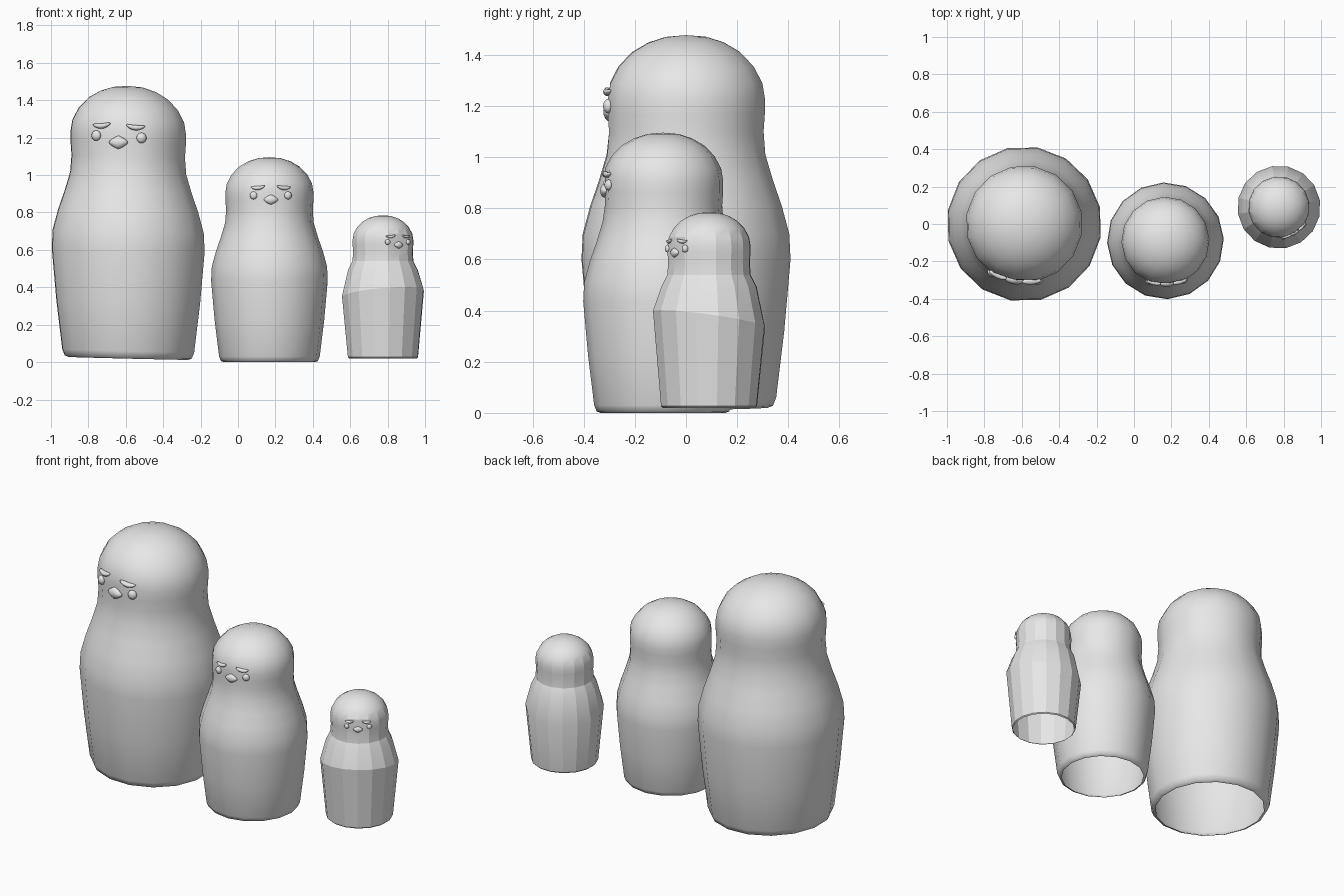
import bpy, bmesh, math
from mathutils import Matrix, Vector

cube = bpy.data.objects.get("Cube")
if cube:
    bpy.data.objects.remove(cube, do_unlink=True)

grey = bpy.data.materials.new("plain_grey")
grey.use_nodes = True
grey.diffuse_color = (0.8, 0.8, 0.8, 1)
for node in grey.node_tree.nodes:
    if node.type == 'BSDF_PRINCIPLED':
        node.inputs["Base Color"].default_value = (0.8, 0.8, 0.8, 1)

SIDES = 16
# Profiles as (radius, height) for the largest doll
SOFT_BODY = [(.325, 0), (.345, .008), (.358, .04), (.39, .3), (.415, .58),
             (.41, .68), (.38, .79), (.345, .89)]
RIDGED_BODY = [(.35, 0), (.362, .012), (.423, .66), (.36, .9)]
HEAD = [(.315, .99), (.308, 1.08), (.313, 1.15), (.313, 1.21), (.303, 1.27),
        (.268, 1.335), (.215, 1.39), (.15, 1.428), (.08, 1.45)]
TOP = 1.457
FACE_Y = -.302


def radius_at(z):
    """Head radius at a height, read off the profile."""
    for (r0, z0), (r1, z1) in zip(HEAD, HEAD[1:]):
        if z0 <= z <= z1:
            return r0 + (r1 - r0) * (z - z0) / (z1 - z0)
    return HEAD[0][0]


def finish(bm, name, matrix, angle):
    bmesh.ops.recalc_face_normals(bm, faces=bm.faces)
    mesh = bpy.data.meshes.new(name)
    bm.to_mesh(mesh)
    bm.free()
    mesh.materials.append(grey)
    obj = bpy.data.objects.new(name, mesh)
    bpy.context.collection.objects.link(obj)
    obj.matrix_world = matrix
    bpy.ops.object.select_all(action='DESELECT')
    obj.select_set(True)
    bpy.context.view_layer.objects.active = obj
    bpy.ops.object.shade_smooth_by_angle(angle=math.radians(angle))


def make_shell(name, matrix, ridged, tilt):
    """Hollow turned shell, open at the base, with a flattened face."""
    bm = bmesh.new()
    rings = []
    for r, z in (RIDGED_BODY if ridged else SOFT_BODY) + HEAD:
        ring = []
        for i in range(SIDES):
            a = math.tau * i / SIDES
            x, y = r * math.sin(a), -r * math.cos(a)
            dz = tilt * x if not ridged else 0
            if ridged and abs(z - .66) < .01:
                dz = -.16 * y          # the seam rises towards the front
            if z > 1.05:
                y = max(y, FACE_Y)
            ring.append(bm.verts.new((x, y, z + dz)))
        rings.append(ring)
    for low, high in zip(rings, rings[1:]):
        for i in range(SIDES):
            j = (i + 1) % SIDES
            bm.faces.new((low[i], low[j], high[j], high[i]))
    crown = bm.verts.new((0, 0, TOP))
    for i in range(SIDES):
        bm.faces.new((rings[-1][i], rings[-1][(i + 1) % SIDES], crown))
    # Crisp seam angle on the ridged doll, soft everywhere else
    finish(bm, name, matrix, 19 if ridged else 60)


def make_feature(name, matrix, x, z, size, shape, roll=0):
    """Rounded bead sitting on the face."""
    bm = bmesh.new()
    bmesh.ops.create_uvsphere(bm, u_segments=14, v_segments=8, radius=1)
    for v in bm.verts:
        p = v.co
        if shape == "beak":
            p.z *= 1 - .45 * abs(p.x)
        if shape == "brow":
            p.z += .9 * p.x * p.x - .4
        v.co = Vector((p.x * size[0], p.y * size[1], p.z * size[2]))
    r = radius_at(z)
    y = max(-math.sqrt(r * r - x * x), FACE_Y)
    place = (Matrix.Translation((x, y, z))
             @ Matrix.Rotation(math.asin(x / r) * .8, 4, 'Z')
             @ Matrix.Rotation(roll, 4, 'Y'))
    finish(bm, name, matrix @ place, 80)


# name, centre (x, y, z), scale, yaw in degrees, ridged seam, sideways tilt
DOLLS = [("large", (-.587, 0, .02), 1, -10, False, -.025),
         ("medium", (.168, -.09, 0), .752, 2, False, 0),
         ("small", (.775, .09, .02), .525, 32, True, 0)]

for name, centre, scale, yaw, ridged, tilt in DOLLS:
    matrix = (Matrix.Translation(centre)
              @ Matrix.Rotation(math.radians(yaw), 4, 'Z')
              @ Matrix.Scale(scale, 4))
    make_shell(name + "_doll_shell", matrix, ridged, tilt)
    make_feature(name + "_beak", matrix, 0, 1.155, (.052, .025, .036), "beak")
    for side, s in (("left", 1), ("right", -1)):
        make_feature(f"{name}_{side}_eye", matrix, s * .123,
                     1.185 + 2 * tilt * s * .123, (.027, .02, .028), "eye")
        make_feature(f"{name}_{side}_brow", matrix, s * .092,
                     1.243 + 2 * tilt * s * .092, (.052, .018, .014),
                     "brow", s * .08)
